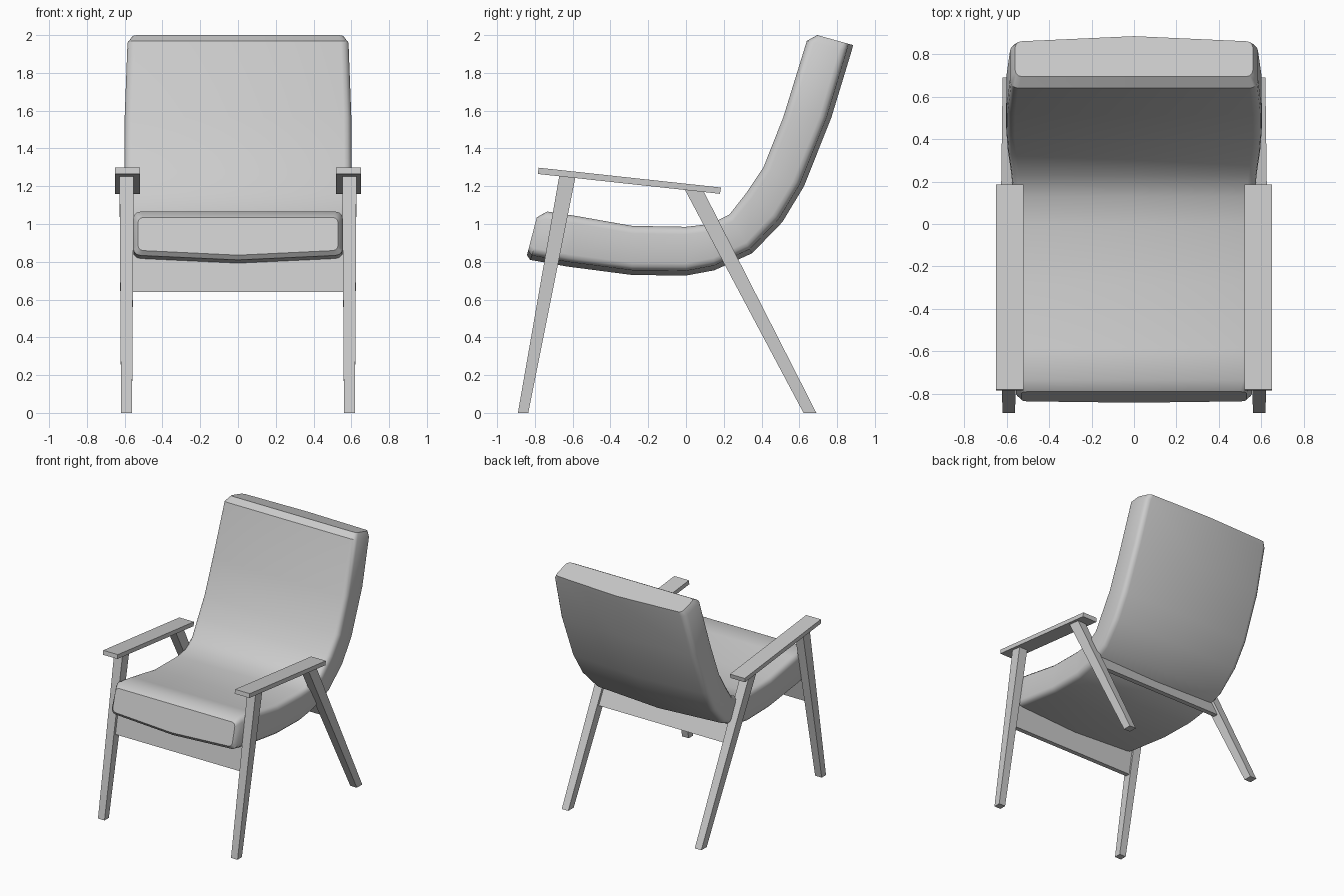
import bpy, bmesh, math

cube = bpy.data.objects.get("Cube")
if cube:
    bpy.data.objects.remove(cube, do_unlink=True)

grey = bpy.data.materials.new("plain_grey")
grey.use_nodes = True
COLOUR = (0.6, 0.6, 0.6, 1)
grey.diffuse_color = COLOUR
grey.node_tree.nodes["Principled BSDF"].inputs["Base Color"].default_value = COLOUR


def loft(name, rings):
    """Skin a list of equal-length rings and cap both ends."""
    bm = bmesh.new()
    loops = [[bm.verts.new(p) for p in ring] for ring in rings]
    n = len(loops[0])
    for a, b in zip(loops, loops[1:]):
        for i in range(n):
            j = (i + 1) % n
            bm.faces.new((a[i], a[j], b[j], b[i]))
    bm.faces.new(loops[0])
    bm.faces.new(loops[-1])
    bmesh.ops.recalc_face_normals(bm, faces=bm.faces)
    mesh = bpy.data.meshes.new(name)
    bm.to_mesh(mesh)
    bm.free()
    mesh.materials.append(grey)
    obj = bpy.data.objects.new(name, mesh)
    bpy.context.collection.objects.link(obj)
    return obj


def bar(name, side, x0, x1, taper=0.0, mirror=True):
    """Extrude a side outline (y, z) from x0 to x1; the low end may be thinner."""
    top = max(z for y, z in side)
    rings = []
    for x, s in ((x0, 1), (x1, -1)):
        rings.append([(x + s * taper * (1 - z / top), y, z) for y, z in side])
    obj = loft(name, rings)
    if mirror:
        obj.modifiers.new("both_sides", 'MIRROR')
    return obj


# Wooden frame
bar("front_legs", [(-.89, 0), (-.835, 0), (-.585, 1.25), (-.67, 1.26)], .553, .627, .008)
bar("rear_legs", [(.622, 0), (.69, 0), (.095, 1.17), (-.005, 1.18)], .553, .627, .008)
bar("armrests", [(-.785, 1.265), (.18, 1.16), (.185, 1.193), (-.78, 1.298)], .52, .65)
bar("front_rail", [(-.757, .64), (-.72, .64), (-.683, .84), (-.72, .84)], -.565, .565, 0, False)
bar("rear_rail", [(.27, .70), (.31, .70), (.23, .86), (.19, .86)], -.565, .565, 0, False)

# Cushion stations: underside point, upper point, half width, corner radius
stations = [
    ((-.842, .835), (-.79, 1.035), .53, .03),
    ((-.825, .81), (-.735, 1.066), .555, .04),
    ((-.63, .775), (-.585, 1.043), .557, .04),
    ((-.285, .73), (-.285, .99), .557, .04),
    ((0, .727), (0, .985), .56, .04),
    ((.15, .755), (.13, 1.0), .567, .04),
    ((.35, .845), (.23, 1.05), .58, .04),
    ((.51, 1.01), (.32, 1.165), .595, .04),
    ((.625, 1.2), (.41, 1.3), .602, .04),
    ((.77, 1.565), (.515, 1.565), .6, .04),
    ((.875, 1.91), (.64, 1.97), .585, .04),
    ((.885, 1.947), (.695, 2.0), .56, .03),
]


def cushion_ring(low, high, half, r):
    """Rounded rectangle across the seat with a slightly bowed underside."""
    dy, dz = high[0] - low[0], high[1] - low[1]
    t = math.hypot(dy, dz)
    crown = .025
    outline = [(0, 0)]
    corners = ((half - r, r + crown, -90), (half - r, t - r, 0))
    for cx, cv, start in corners:
        for k in range(4):
            a = math.radians(start + 30 * k)
            outline.append((cx + r * math.cos(a), cv + r * math.sin(a)))
    outline.append((0, t))
    outline += [(-x, v) for x, v in reversed(outline[1:-1])]
    return [(x, low[0] + dy * v / t, low[1] + dz * v / t) for x, v in outline]


cushion = loft("cushion", [cushion_ring(*s) for s in stations])
bpy.ops.object.select_all(action='DESELECT')
cushion.select_set(True)
bpy.context.view_layer.objects.active = cushion
bpy.ops.object.shade_smooth_by_angle(angle=math.radians(40))
